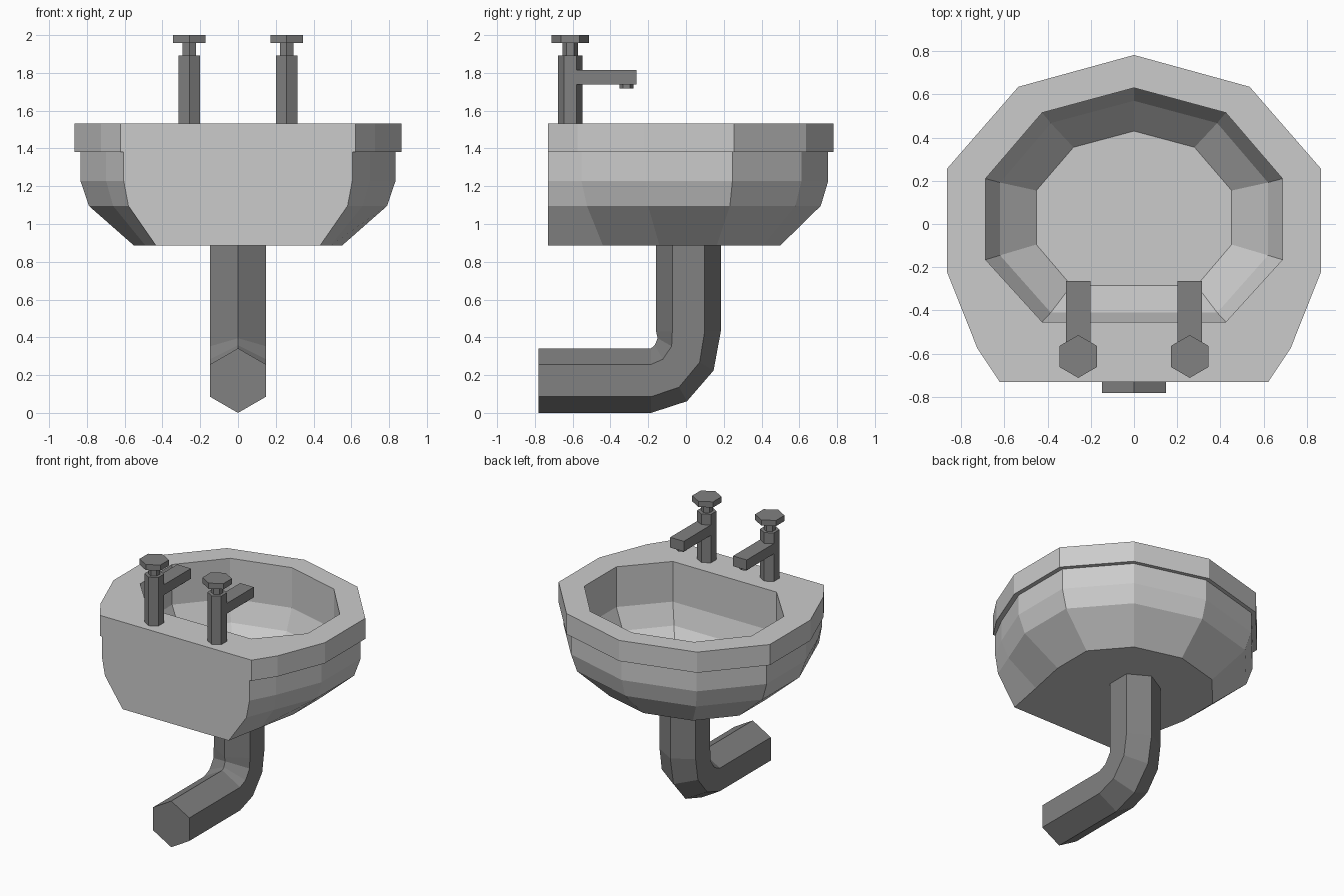
import bpy, bmesh
from math import sin, cos, pi, radians
from mathutils import Vector

if "Cube" in bpy.data.objects:
    bpy.data.objects.remove(bpy.data.objects["Cube"])

# Darker metal for the pipe and taps
METAL = bpy.data.materials.new("dark_metal")
METAL.diffuse_color = (.22, .22, .22, 1)
METAL.use_nodes = True
METAL.node_tree.nodes["Principled BSDF"].inputs["Base Color"].default_value = METAL.diffuse_color


def loft(name, rings, mat=None):
    """Skin a stack of equal-length closed rings and cap both ends."""
    bm = bmesh.new()
    vs = [[bm.verts.new(p) for p in ring] for ring in rings]
    n = len(vs[0])
    for a, b in zip(vs, vs[1:]):
        for i in range(n):
            j = (i + 1) % n
            bm.faces.new((a[i], a[j], b[j], b[i]))
    bm.faces.new(vs[0])
    bm.faces.new(vs[-1][::-1])
    bmesh.ops.remove_doubles(bm, verts=bm.verts, dist=0.0005)
    bmesh.ops.recalc_face_normals(bm, faces=bm.faces)
    me = bpy.data.meshes.new(name)
    bm.to_mesh(me)
    bm.free()
    if mat:
        me.materials.append(mat)
    ob = bpy.data.objects.new(name, me)
    bpy.context.collection.objects.link(ob)
    return ob


def mirrored(half, z):
    """Full outline from a right half that starts on the centre line."""
    return [(x, y, z) for x, y in half] + [(-x, y, z) for x, y in half[:0:-1]]


# Basin: one shell from the inner floor, over the rim, down to the underside
RIM = [(0, .782), (.535, .635), (.866, .255), (.866, -.22), (.725, -.575), (.622, -.73)]
OPENING = [(0, .63), (.425, .515), (.687, .21), (.687, -.165), (.425, -.453), (.425, -.453)]
LEDGE = [(0, .57), (.385, .467), (.62, .192), (.62, -.145), (.385, -.41), (.385, -.41)]
FLOOR = [(0, .43), (.28, .355), (.452, .155), (.452, -.095), (.29, -.285), (.29, -.285)]
UNDERSIDE = [(0, .5), (.342, .408), (.552, .163), (.552, -.141), (.491, -.44), (.435, -.73)]


def outer(scale, back_x, z):
    half = [(x * scale, y * scale) for x, y in RIM[:-1]] + [(back_x, RIM[-1][1])]
    return mirrored(half, z)


loft("basin", [
    mirrored(FLOOR, .925), mirrored(LEDGE, 1.085),
    mirrored(OPENING, 1.235), mirrored(OPENING, 1.533),
    outer(1, .622, 1.533), outer(1, .622, 1.38),
    outer(.963, .605, 1.38), outer(.963, .605, 1.228),
    outer(.912, .58, 1.096), mirrored(UNDERSIDE, .887)])

# Drain pipe: hexagonal section swept back through a bend
R = .171


def pipe_ring(y, z, tilt):
    t = radians(tilt)
    up = Vector((0, -sin(t), cos(t)))
    side = Vector((1, 0, 0))
    return [Vector((0, y, z)) + R * (sin(k * pi / 3) * side + cos(k * pi / 3) * up)
            for k in range(6)]


loft("drain_pipe", [pipe_ring(*p) for p in [
    (-.782, .171, 0), (-.185, .171, 0), (-.08, .21, 30),
    (-.002, .31, 60), (.013, .43, 90), (.013, .895, 90)]], METAL)


# Taps
def hex_prism(name, x, y, r, z0, z1):
    return loft(name, [[(x + r * sin(k * pi / 3), y + r * cos(k * pi / 3), z)
                        for k in range(6)] for z in (z0, z1)], METAL)


def box(name, x, hx, y0, y1, z0, z1):
    return loft(name, [[(x - hx, y0, z), (x + hx, y0, z), (x + hx, y1, z), (x - hx, y1, z)]
                       for z in (z0, z1)], METAL)


for side, x in (("left", -.258), ("right", .258)):
    hex_prism(side + "_tap_post", x, -.613, .065, 1.53, 1.893)
    hex_prism(side + "_tap_stem", x, -.613, .04, 1.89, 1.96)
    hex_prism(side + "_tap_handle", x, -.613, .099, 1.958, 2.0)
    box(side + "_tap_spout", x, .056, -.58, -.263, 1.738, 1.814)
    hex_prism(side + "_tap_nozzle", x, -.316, .037, 1.717, 1.74)
